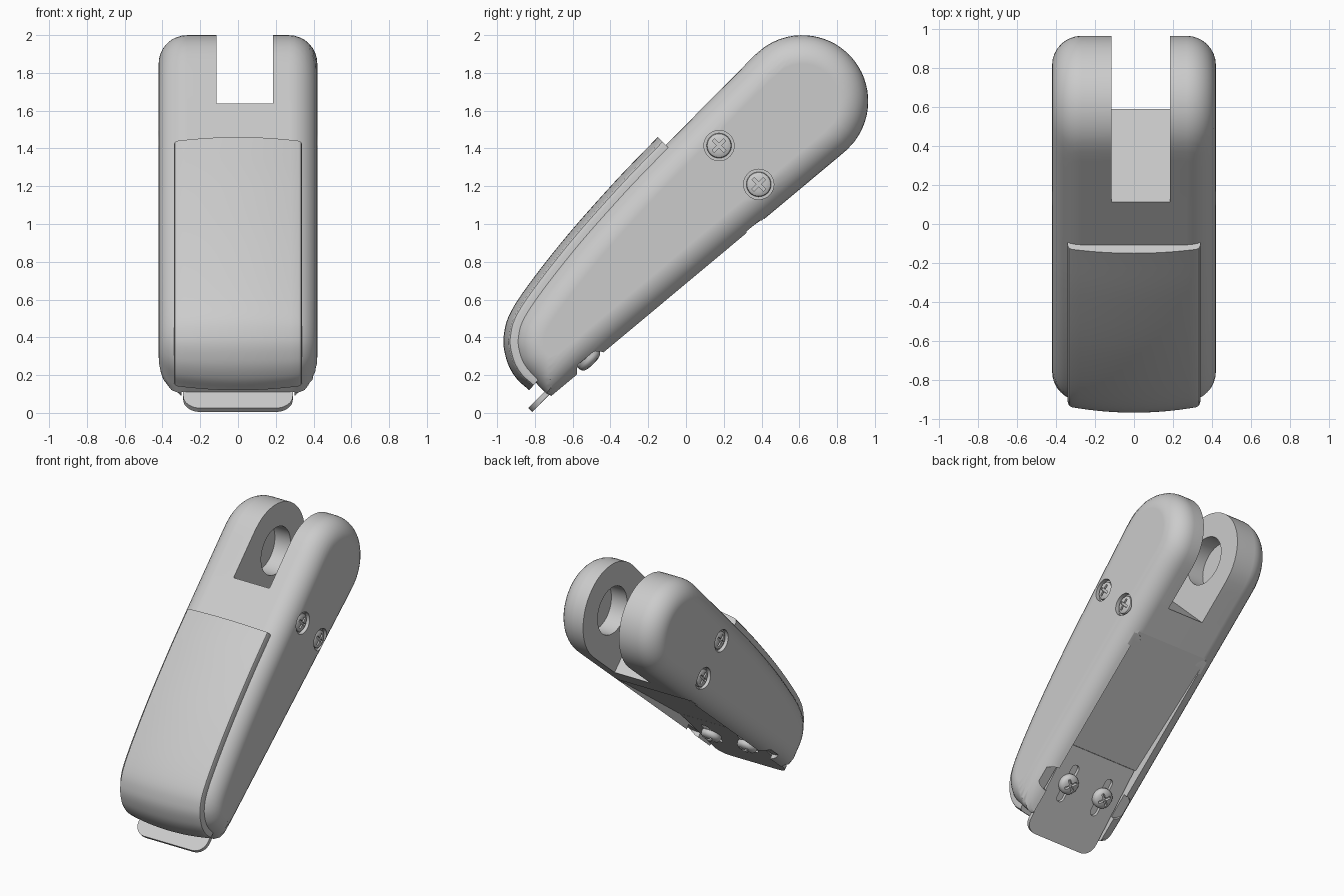
import bpy, bmesh
from math import sin, cos, pi, radians
from mathutils import Vector, Matrix
from mathutils.geometry import convex_hull_2d

cube = bpy.data.objects.get("Cube")
if cube:
    bpy.data.objects.remove(cube, do_unlink=True)

grey = bpy.data.materials.new("light_grey")
grey.use_nodes = True
grey.diffuse_color = (0.6, 0.6, 0.6, 1)
grey.node_tree.nodes["Principled BSDF"].inputs["Base Color"].default_value = (0.6, 0.6, 0.6, 1)


def frame(origin, x_axis, z_axis):
    """Local frame from an origin, an x axis and a z axis."""
    x, z = Vector(x_axis).normalized(), Vector(z_axis).normalized()
    m = Matrix((x, z.cross(x), z)).transposed().to_4x4()
    m.translation = origin
    return m


def loft(name, rings, matrix=None):
    """Closed solid through rings with equal point counts."""
    bm = bmesh.new()
    rows = [[bm.verts.new(p) for p in ring] for ring in rings]
    n = len(rows[0])
    for a, b in zip(rows, rows[1:]):
        for i in range(n):
            j = (i + 1) % n
            bm.faces.new((a[i], a[j], b[j], b[i]))
    bm.faces.new(rows[0][::-1])
    bm.faces.new(rows[-1])
    bmesh.ops.recalc_face_normals(bm, faces=bm.faces)
    if matrix:
        bm.transform(matrix)
    mesh = bpy.data.meshes.new(name)
    bm.to_mesh(mesh)
    bm.free()
    mesh.materials.append(grey)
    obj = bpy.data.objects.new(name, mesh)
    bpy.context.collection.objects.link(obj)
    return obj


def extrude(name, outline, low, high, matrix):
    return loft(name, [[(p[0], p[1], h) for p in outline] for h in (low, high)], matrix)


def circle(r, n=40):
    return [(r * cos(2 * pi * i / n), r * sin(2 * pi * i / n)) for i in range(n)]


def rounded(x0, x1, y0, y1, r_low, r_high, n=8):
    """Rectangle outline with separate low and high corner radii."""
    pts = []
    for k, (x, y, sx, sy, r) in enumerate(((x1, y1, 1, 1, r_high), (x0, y1, -1, 1, r_high),
                                           (x0, y0, -1, -1, r_low), (x1, y0, 1, -1, r_low))):
        for i in range(n + 1):
            a = (k + i / n) * pi / 2
            pts.append((x - sx * r + r * cos(a), y - sy * r + r * sin(a)))
    return pts


def activate(obj):
    bpy.ops.object.select_all(action='DESELECT')
    obj.select_set(True)
    bpy.context.view_layer.objects.active = obj


def cut(obj, cutter):
    mod = obj.modifiers.new("cut", 'BOOLEAN')
    mod.operation, mod.solver, mod.object = 'DIFFERENCE', 'EXACT', cutter
    activate(obj)
    bpy.ops.object.modifier_apply(modifier=mod.name)
    bpy.data.objects.remove(cutter, do_unlink=True)


def smooth(obj, angle=32):
    activate(obj)
    bpy.ops.object.shade_smooth_by_angle(angle=radians(angle))
    obj.modifiers.new("normals", 'WEIGHTED_NORMAL').keep_sharp = True


def spline(pts, steps=6):
    """Catmull-Rom curve through the points."""
    p = [Vector(q) for q in pts]
    p = [2 * p[0] - p[1]] + p + [2 * p[-1] - p[-2]]
    out = []
    for a, b, c, d in zip(p, p[1:], p[2:], p[3:]):
        for i in range(steps):
            t = i / steps
            out.append(0.5 * (2 * b + (c - a) * t + (2 * a - 5 * b + 4 * c - d) * t * t
                              + (3 * b - a - 3 * c + d) * t ** 3))
    return out + [p[-2]]


def inward(curve):
    """Unit normals pointing into the body along the front curve."""
    result = []
    for i in range(len(curve)):
        d = (curve[min(i + 1, len(curve) - 1)] - curve[max(i - 1, 0)]).normalized()
        result.append(Vector((d.y, -d.x)))
    return result


SIDE = frame((0, 0, 0), (0, 1, 0), (1, 0, 0))  # local x, y, z = world y, z, x
PIVOT = Vector((0.615, 1.65))

# Front curve of the pad in the y-z plane, bottom to top
front = spline([(-.83, .12), (-.90, .185), (-.95, .28), (-.965, .41),
                (-.905, .575), (-.67, .89), (-.39, 1.21), (-.15, 1.46)])
normals = inward(front)

# Body: side profile inset towards both flanks to round its edges
profile = [Vector((-.72, .08))] + [p + n * .06 for p, n in zip(front, normals)]
for i in range(33):
    a = radians(135 - i * 185.6 / 32)
    profile.append(PIVOT + .35 * Vector((cos(a), sin(a))))
hull = [profile[i] for i in convex_hull_2d(profile)]
centre = Vector((-.05, 1.05))
planes = []
for p, q in zip(hull, hull[1:] + hull[:1]):
    if (q - p).length > 1e-5:
        n = Vector((q.y - p.y, p.x - q.x)).normalized()
        if n.dot(p - centre) < 0:
            n = -n
        planes.append((n, n.dot(p - centre)))


def body_ring(x, inset, count=260):
    ring = []
    for i in range(count):
        u = Vector((cos(2 * pi * i / count), sin(2 * pi * i / count)))
        r = min((d - inset) / n.dot(u) for n, d in planes if n.dot(u) > 1e-4)
        ring.append((centre.x + u.x * r, centre.y + u.y * r, x))
    return ring


half, radius = .42, .15
layers = [(half - radius * (1 - cos(a)), radius * (1 - sin(a)))
          for a in [i * pi / 16 for i in range(9)]]
rings = [body_ring(-x, s) for x, s in layers] + [body_ring(x, s) for x, s in layers[::-1]]
body = loft("body", rings, SIDE)

# Slot between the two lobes and the blind pivot holes
cut(body, extrude("slot_cutter", [(-.11, 1.856), (.81, .955), (1.6, 1.7), (.7, 2.5)], -.115, .185, SIDE))
cut(body, extrude("pivot_cutter", [PIVOT + Vector(p) for p in circle(.175, 48)], -.245, .315, SIDE))

# Recess in the back for the plate
cut(body, extrude("recess_cutter", [(-.9, -.045), (-.355, .50), (-.34, .48), (.41, 1.03),
                                    (.6, .8), (-.5, -.4)], -.30, .30, SIDE))
PLATE = frame((0, -.815, .005), (-1, 0, 0), (0, 1, -1))
for s in (-1, 1):
    for at, r in (((s * .30, -.53, .29), .09), ((s * .30, .355, .99), .05)):
        cut(body, extrude("notch_cutter", circle(r), 0, .3, frame(at, (-1, 0, 0), (0, 1, -1.2))))


# Cross-head screws
def screw(name, r, h, matrix):
    shape = ((1, 0), (1, .35), (.95, .6), (.8, .82), (.55, .95), (.25, 1))
    obj = loft(name, [[(x, y, h * z) for x, y in circle(r * k, 32)] for k, z in shape], matrix)
    for turn in (45, 135):
        m = matrix @ Matrix.Rotation(radians(turn), 4, 'Z')
        cut(obj, extrude("cross_cutter", rounded(-.65 * r, .65 * r, -.13 * r, .13 * r, .01 * r, .01 * r, 1),
                         h * .5, h * 2, m))
    smooth(obj)


for s, side in ((1, "left"), (-1, "right")):
    for k, (y, z) in enumerate(((.175, 1.415), (.385, 1.21))):
        m = frame((s * .39, y, z), (0, 1, 0), (s, 0, 0))
        cut(body, extrude("screw_cutter", circle(.08), 0, .2, m))
        screw(f"{side}_screw_{k + 1}", .066, .026, m)
smooth(body)

# Front pad: crowned strip following the front curve
section = [(-.34, .10), (-.34, .055), (-.333, .036)]
section += [(x, .028 * (x / .32) ** 2) for x in [-.32 + .04 * i for i in range(17)]]
section += [(-x, d) for x, d in section[2::-1]]
pad = loft("front_pad", [[(p.x + n.x * d, p.y + n.y * d, x) for x, d in section]
                         for p, n in zip(front, normals)], SIDE)
smooth(pad)

# Slotted plate at the lower back with its two screws
plate = extrude("back_plate", rounded(-.29, .29, 0, .67, .09, .004), -.029, 0, PLATE)
for s in (-1, 1):
    cut(plate, extrude("plate_slot_cutter", rounded(s * .15 - .03, s * .15 + .03, .27, .55, .0299, .0299),
                       -.1, .1, PLATE))
smooth(plate)
for s, side in ((1, "right"), (-1, "left")):
    screw(f"plate_screw_{side}", .072, .05, PLATE @ Matrix.Translation((s * .15, .41, 0)))
    extrude(f"plate_screw_shank_{side}", circle(.028, 20), -.06, .01,
            PLATE @ Matrix.Translation((s * .15, .41, 0)))
